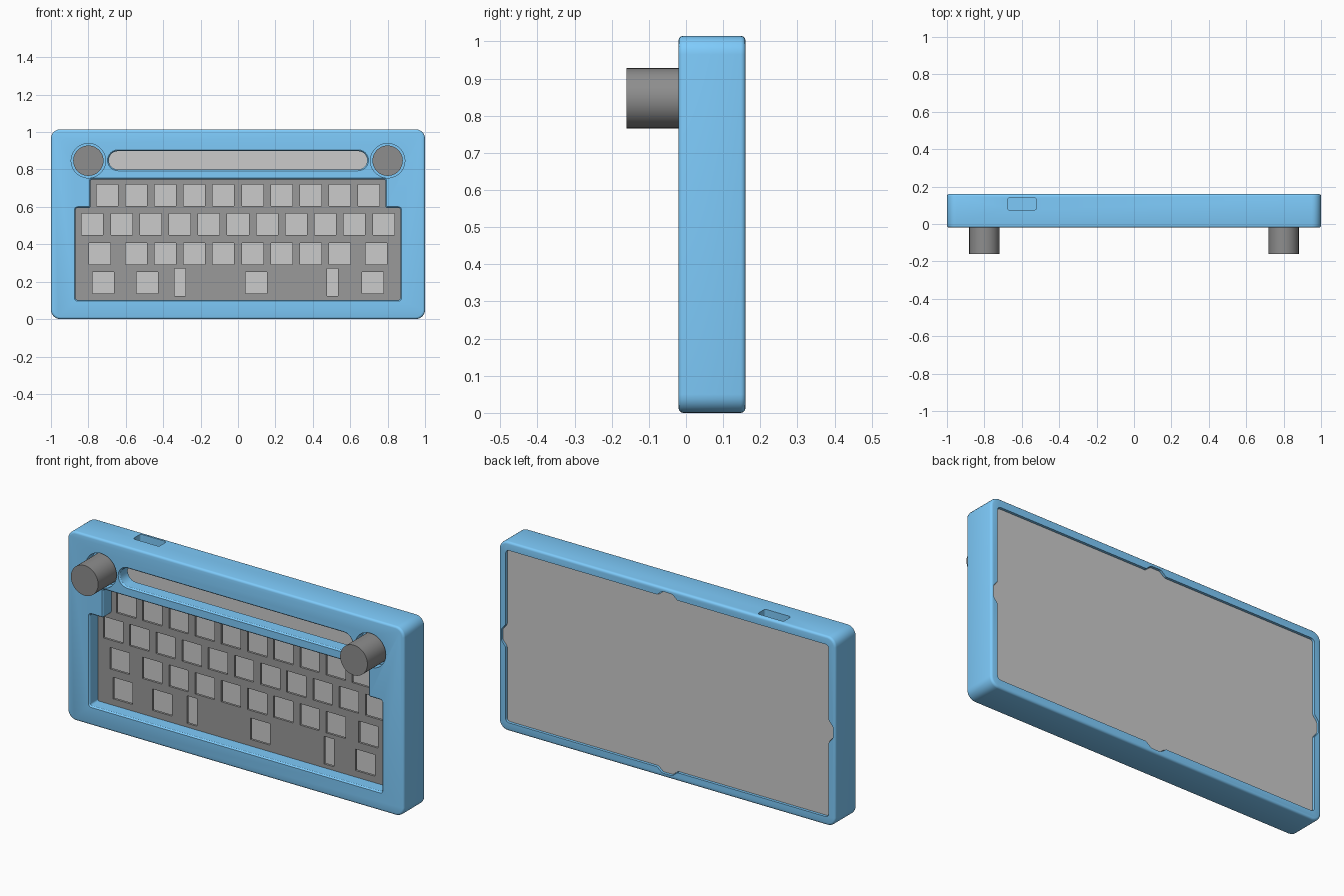
import bpy, bmesh
from math import tan, cos, pi
from mathutils import Vector, Matrix

if "Cube" in bpy.data.objects:
    bpy.data.objects.remove(bpy.data.objects["Cube"])


def material(name, rgb):
    m = bpy.data.materials.new(name)
    m.diffuse_color = (*rgb, 1)
    m.use_nodes = True
    m.node_tree.nodes["Principled BSDF"].inputs["Base Color"].default_value = m.diffuse_color
    return m


BLUE = material("blue_case", (0.21, 0.6, 0.97))
DARK = material("dark_plate", (0.32, 0.32, 0.32))
BLACK = material("dark_knob", (0.27, 0.27, 0.27))


def outline(pts, d=0.0, n=6):
    """Offset a counter-clockwise polygon of (x, z, radius) by d and round its corners."""
    P = [Vector(p[:2]) for p in pts]
    N = len(P)
    dirs = [(P[(i + 1) % N] - P[i]).normalized() for i in range(N)]
    out = []
    for i in range(N):
        u, v = dirs[i - 1], dirs[i]
        n1, n2 = Vector((u.y, -u.x)), Vector((v.y, -v.x))
        p = P[i] + (n1 + n2) * d / (1 + n1.dot(n2))
        th = v.angle_signed(u)
        r = max(0.002, pts[i][2] + (d if th > 0 else -d))
        c = p + (v - u).normalized() * r / cos(th / 2)
        s = p - u * r * tan(abs(th) / 2) - c
        out += [c + Matrix.Rotation(th * k / n, 2) @ s for k in range(n + 1)]
    return out


def new_object(name, bm, mat=None):
    bmesh.ops.recalc_face_normals(bm, faces=bm.faces)
    me = bpy.data.meshes.new(name)
    bm.to_mesh(me)
    bm.free()
    ob = bpy.data.objects.new(name, me)
    bpy.context.collection.objects.link(ob)
    if mat:
        me.materials.append(mat)
    return ob


def loft(name, pts, sections, mat=None, axis="y"):
    """Solid through (depth, offset) sections of one outline."""
    bm = bmesh.new()
    rings = []
    for t, d in sections:
        rings.append([bm.verts.new((p.x, t, p.y) if axis == "y" else (p.x, p.y, t))
                      for p in outline(pts, d)])
    for a, b in zip(rings, rings[1:]):
        for i in range(len(a)):
            j = (i + 1) % len(a)
            bm.faces.new((a[i], a[j], b[j], b[i]))
    bm.faces.new(rings[0])
    bm.faces.new(rings[-1])
    return new_object(name, bm, mat)


def cylinder(name, x, z, r, y0, y1, mat=None):
    bm = bmesh.new()
    m = Matrix.Translation((x, (y0 + y1) / 2, z)) @ Matrix.Rotation(pi / 2, 4, "X")
    bmesh.ops.create_cone(bm, cap_ends=True, segments=48, radius1=r, radius2=r,
                          depth=y1 - y0, matrix=m)
    return new_object(name, bm, mat)


def cut(ob, cutters):
    bpy.context.view_layer.objects.active = ob
    for c in cutters:
        c.hide_render = True
        mod = ob.modifiers.new("cut", "BOOLEAN")
        mod.operation, mod.solver, mod.object = "DIFFERENCE", "EXACT", c
        bpy.ops.object.modifier_apply(modifier=mod.name)
        bpy.data.objects.remove(c)


def smooth(ob):
    bpy.ops.object.select_all(action="DESELECT")
    ob.select_set(True)
    bpy.context.view_layer.objects.active = ob
    bpy.ops.object.shade_smooth_by_angle(angle=0.55)


def rect(x0, x1, z0, z1, r):
    return [(x0, z0, r), (x1, z0, r), (x1, z1, r), (x0, z1, r)]


# Shared dimensions
H = 1.015
FRONT, BACK = -0.02, 0.16
KNOB_X, KNOB_Z = 0.8, 0.847
PLATE_Y = 0.051

# Stepped key window
right = [(0.868, 0.103, 0.01), (0.868, 0.594, 0.01), (0.788, 0.594, 0.01), (0.788, 0.747, 0.01)]
window = right + [(-x, z, r) for x, z, r in reversed(right)]

# Back cover outline with a tab in the middle of each side
q = [(0.985, 0.03, 0.02), (0.96, 0.06, 0.012), (0.96, 0.4625, 0.02),
     (0.06, 0.4625, 0.012), (0.03, 0.4875, 0.02)]
cover = (q + [(-x, z, r) for x, z, r in reversed(q)] + [(-x, -z, r) for x, z, r in q]
         + [(x, -z, r) for x, z, r in reversed(q)])
cover = [(x, z + H / 2, r) for x, z, r in cover]

# Case with softened front and back edges
edge = [(0, -0.012), (0.0016, -0.006), (0.006, -0.0016), (0.012, 0)]
case = loft("case", rect(-1, 1, 0, H, 0.05),
            [(FRONT + t, d) for t, d in edge] + [(BACK - t, d) for t, d in reversed(edge)], BLUE)

# Openings in the case: cavity, cover recess, key window, display slot, port, knob wells
flare = [(-0.0215, 0.009), (-0.0176, 0.0035), (-0.012, 0), (0.07, 0)]
cut(case, [
    loft("cavity", rect(-0.92, 0.92, 0.07, 0.945, 0.02), [(0.05, 0), (0.145, 0)]),
    loft("cover_recess", cover, [(0.138, 0), (0.18, 0)]),
    loft("key_window", window, flare),
    loft("slot", rect(-0.691, 0.691, 0.80, 0.898, 0.0488), flare),
    loft("port", rect(-0.677, -0.522, 0.075, 0.14, 0.012), [(0.93, 0), (1.1, 0)], axis="z"),
] + [cylinder("knob_well", s * KNOB_X, KNOB_Z, 0.092, -0.05, 0.03) for s in (-1, 1)])
smooth(case)

# Back cover
loft("back_cover", cover, [(0.138, -0.003), (0.150, -0.003)])

# Key plate with switch and stabiliser holes
plate = loft("key_plate", [(x, z, 0.01) for x, z, r in window],
             [(PLATE_Y, 0.015), (PLATE_Y + 0.013, 0.015)], DARK)
U = 0.1556
rows = [
    [-4.625, -3.125, 0.625, 4.625],
    [-4.75] + [i - 3.5 for i in range(8)] + [4.75],
    [i - 5 for i in range(11)],
    [i - 4.5 for i in range(10)],
]
holes = [(k * U, 0.195 + j * U, 0.115, 0.115) for j, row in enumerate(rows) for k in row]
holes += [(0.0975 + s * 0.407, 0.197, 0.058, 0.148) for s in (-1, 1)]
bm = bmesh.new()
for x, z, w, h in holes:
    m = Matrix.Translation((x, PLATE_Y, z)) @ Matrix.Diagonal((w, 0.1, h, 1))
    bmesh.ops.create_cube(bm, size=1, matrix=m)
cut(plate, [new_object("switch_holes", bm)])

# Knobs
for side, s in (("left", -1), ("right", 1)):
    smooth(cylinder(side + "_knob", s * KNOB_X, KNOB_Z, 0.081, -0.16, 0.03, BLACK))
